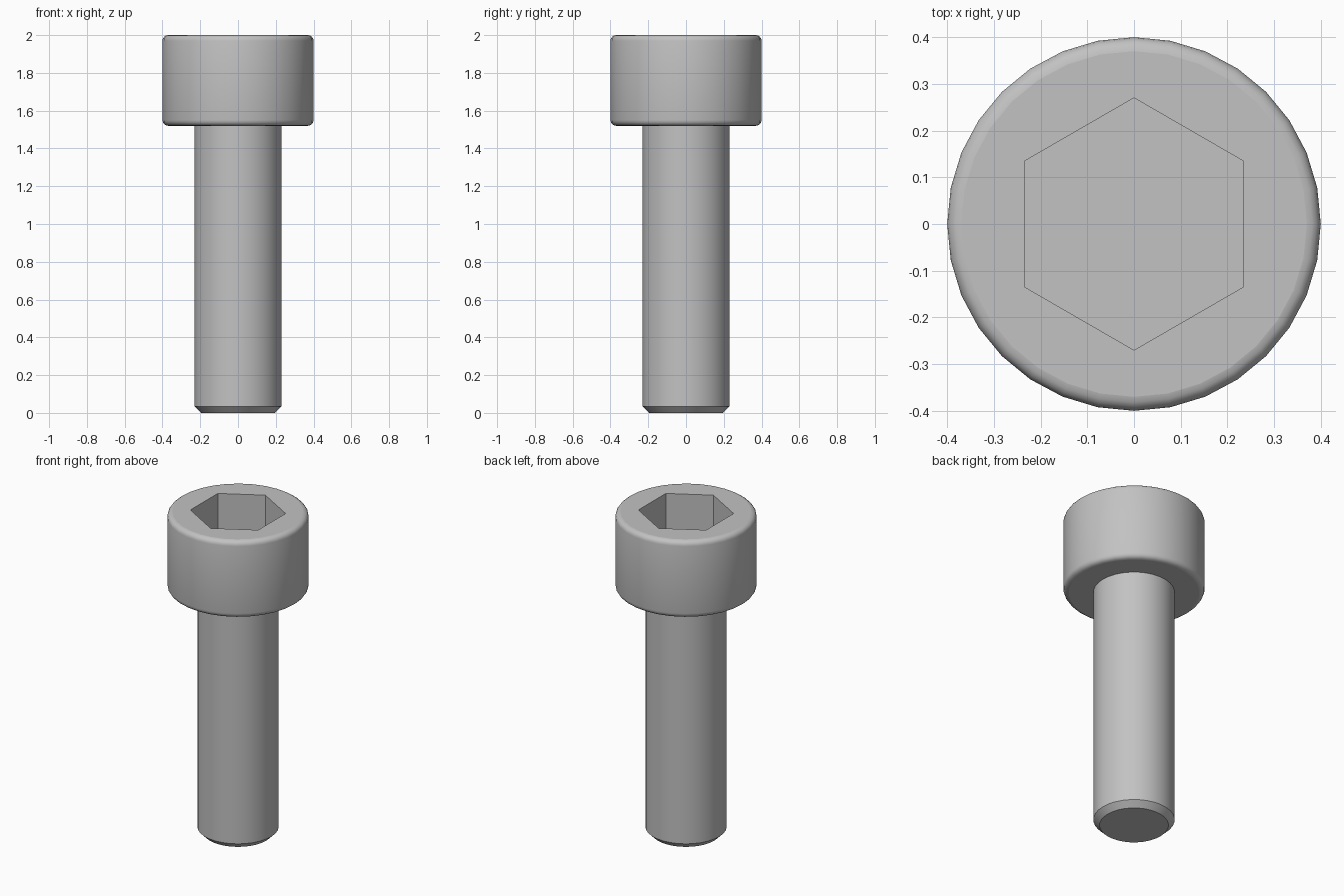
import bpy, bmesh
from math import cos, sin, pi, radians

cube = bpy.data.objects.get("Cube")
if cube:
    bpy.data.objects.remove(cube, do_unlink=True)

SIDES = 32
HEAD_R, SHANK_R, HEX_R = 0.4, 0.23, 0.27
TOP, HEAD_BASE, SOCKET_FLOOR = 2.0, 1.52, 1.74
ROUND, CHAMFER = 0.03, 0.035

steel = bpy.data.materials.new("grey steel")
steel.use_nodes = True
colour = (0.54, 0.54, 0.54, 1)
steel.diffuse_color = colour
steel.node_tree.nodes["Principled BSDF"].inputs["Base Color"].default_value = colour


def ring(bm, r, z, sides=SIDES, start=0.0):
    """A closed loop of vertices around the z axis."""
    return [bm.verts.new((r * cos(start + 2 * pi * i / sides),
                          r * sin(start + 2 * pi * i / sides), z)) for i in range(sides)]


def skin(bm, loops):
    """Join each loop to the next with quads."""
    for a, b in zip(loops, loops[1:]):
        for i in range(len(a)):
            j = (i + 1) % len(a)
            bm.faces.new((a[i], a[j], b[j], b[i]))


def loop_edges(bm, loop):
    return [bm.edges.get((v, loop[i - 1])) for i, v in enumerate(loop)]


def finish(bm, name):
    bmesh.ops.recalc_face_normals(bm, faces=bm.faces[:])
    mesh = bpy.data.meshes.new(name)
    bm.to_mesh(mesh)
    bm.free()
    mesh.materials.append(steel)
    obj = bpy.data.objects.new(name, mesh)
    bpy.context.collection.objects.link(obj)
    bpy.ops.object.select_all(action='DESELECT')
    obj.select_set(True)
    bpy.context.view_layer.objects.active = obj
    bpy.ops.object.shade_smooth_by_angle(angle=radians(30))
    # Keep the level end faces flat
    for face in mesh.polygons:
        if abs(face.normal.z) > 0.999:
            face.use_smooth = False
    return obj


# Head: cylinder with rounded rims
bm = bmesh.new()
arc = [pi / 2 * i / 4 for i in range(5)]
core = HEAD_R - ROUND
profile = [(SHANK_R, HEAD_BASE)]
profile += [(core + ROUND * sin(a), HEAD_BASE + ROUND * (1 - cos(a))) for a in arc]
profile += [(core + ROUND * cos(a), TOP - ROUND * (1 - sin(a))) for a in arc]
loops = [ring(bm, r, z) for r, z in profile]
skin(bm, loops)

# Hexagonal socket sunk into the head
mouth = ring(bm, HEX_R, TOP, 6, pi / 2)
floor = ring(bm, HEX_R, SOCKET_FLOOR, 6, pi / 2)
skin(bm, [mouth, floor])
bm.faces.new(floor)
bmesh.ops.triangle_fill(bm, use_beauty=True, normal=(0, 0, 1),
                        edges=loop_edges(bm, loops[-1]) + loop_edges(bm, mouth))
finish(bm, "socket_head")

# Shank with a chamfered tip
bm = bmesh.new()
loops = [ring(bm, r, z) for r, z in
         ((SHANK_R - CHAMFER, 0), (SHANK_R, CHAMFER), (SHANK_R, HEAD_BASE))]
skin(bm, loops)
bm.faces.new(loops[0])
finish(bm, "shank")
